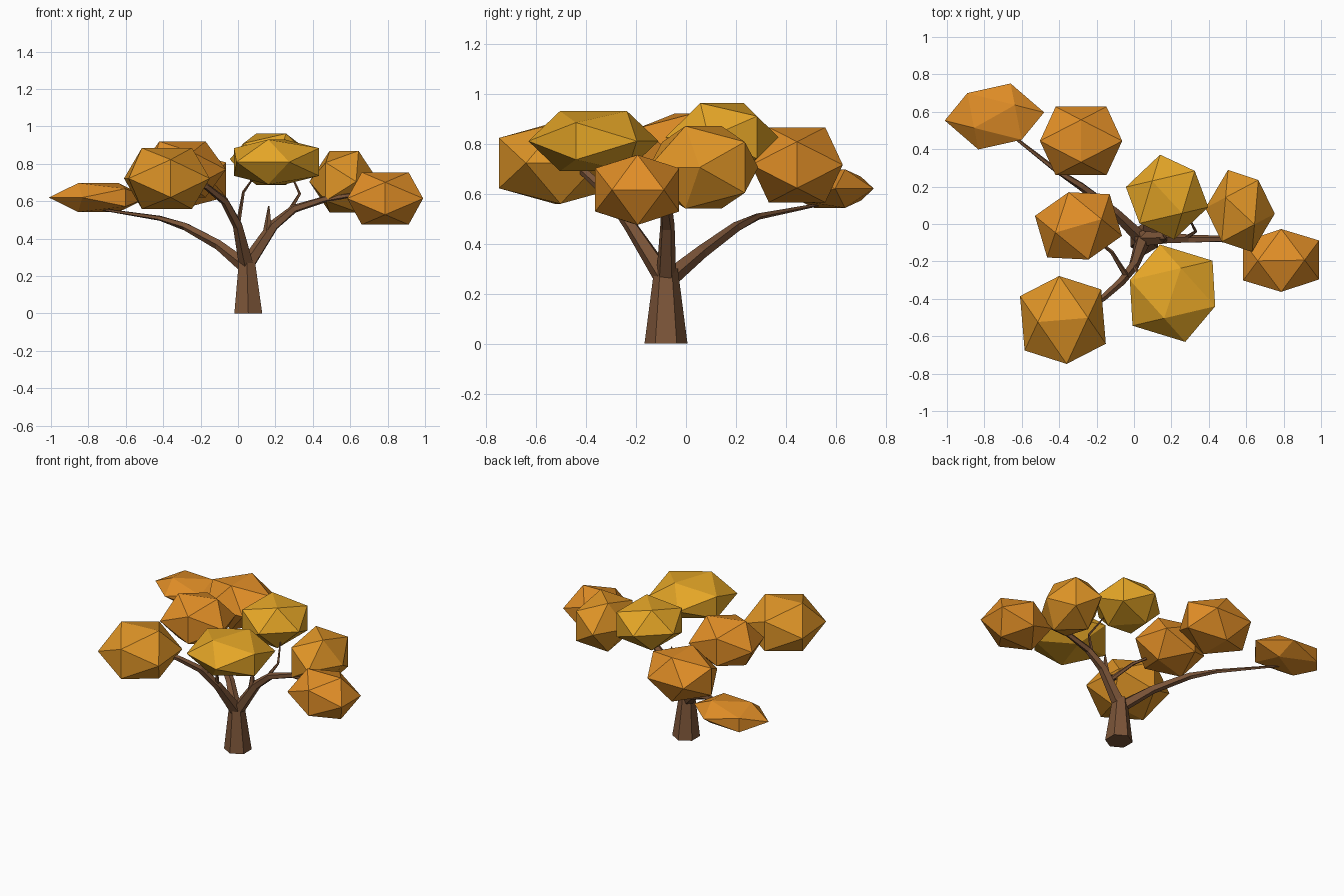
import bpy, bmesh, math
from mathutils import Vector

if "Cube" in bpy.data.objects:
    bpy.data.objects.remove(bpy.data.objects["Cube"])

PHI = (1 + math.sqrt(5)) / 2


def material(name, color):
    m = bpy.data.materials.new(name)
    m.diffuse_color = (*color, 1)
    m.use_nodes = True
    m.node_tree.nodes["Principled BSDF"].inputs["Base Color"].default_value = m.diffuse_color
    return m


bark = material("bark", (0.2, 0.09, 0.04))
orange = material("leaf_orange", (0.75, 0.27, 0.02))
amber = material("leaf_amber", (0.74, 0.3, 0.02))
gold = material("leaf_gold", (0.78, 0.38, 0.02))


def finish(bm, name, mat):
    bmesh.ops.recalc_face_normals(bm, faces=bm.faces)
    me = bpy.data.meshes.new(name)
    bm.to_mesh(me)
    bm.free()
    me.materials.append(mat)
    ob = bpy.data.objects.new(name, me)
    bpy.context.collection.objects.link(ob)


def limb(name, points, radii, sides=5):
    """Faceted tapering tube along a path."""
    pts = [Vector(p) for p in points]
    bm = bmesh.new()
    rings = []
    for i, (p, r) in enumerate(zip(pts, radii)):
        d = (pts[min(i + 1, len(pts) - 1)] - pts[max(i - 1, 0)]).normalized()
        u = d.cross(Vector((0.6, -0.8, 0))).normalized()
        v = d.cross(u)
        ring = []
        for k in range(sides):
            a = math.tau * k / sides
            ring.append(bm.verts.new(p + r * (math.cos(a) * u + math.sin(a) * v)))
        rings.append(ring)
    for lo, hi in zip(rings, rings[1:]):
        for k in range(sides):
            n = (k + 1) % sides
            bm.faces.new((lo[k], lo[n], hi[n], hi[k]))
    bm.faces.new(rings[0])
    bm.faces.new(rings[-1])
    finish(bm, name, bark)


def leaf_clump(name, centre, across, along, half_height, mat):
    """Stretched icosahedron with an edge on top running in the 'along' direction."""
    c = Vector(centre)
    b = Vector((*across, 0))
    a = Vector((*along, 0))
    h = Vector((0, 0, half_height))
    bm = bmesh.new()
    for s in (1, -1):
        for t in (1 / PHI, -1 / PHI):
            bm.verts.new(c + s * b + t * h)
            bm.verts.new(c + s * a + t * b)
            bm.verts.new(c + s * h + t * a)
    bmesh.ops.convex_hull(bm, input=bm.verts[:])
    finish(bm, name, mat)


# Trunk: six-sided taper
bm = bmesh.new()
bmesh.ops.create_cone(bm, cap_ends=True, segments=6, radius1=0.086, radius2=0.047, depth=0.3)
for v in bm.verts:
    v.co += Vector((0.055 if v.co.z < 0 else 0.047, -0.08, 0.15))
finish(bm, "trunk", bark)

# Main branches
limb("left_branch", [(0.03, -0.07, 0.26), (-0.1, 0.06, 0.365), (-0.28, 0.2, 0.465),
                     (-0.42, 0.29, 0.51), (-0.75, 0.55, 0.56)],
     [0.038, 0.028, 0.022, 0.014, 0.006])
limb("front_branch", [(0.045, -0.09, 0.27), (0.0, -0.22, 0.47), (-0.07, -0.31, 0.6),
                      (-0.17, -0.4, 0.68), (-0.28, -0.46, 0.72)],
     [0.042, 0.028, 0.023, 0.018, 0.01])
limb("right_branch", [(0.05, -0.08, 0.26), (0.19, -0.075, 0.47), (0.3, -0.08, 0.56),
                      (0.46, -0.08, 0.61), (0.65, -0.12, 0.64)],
     [0.042, 0.03, 0.023, 0.018, 0.01])

# Twigs
limb("stub", [(0.16, -0.08, 0.44), (0.165, -0.08, 0.575)], [0.026, 0.004])
limb("back_twig", [(0.27, -0.08, 0.54), (0.33, -0.04, 0.64), (0.28, 0.06, 0.75)], [0.013, 0.008, 0.004])
limb("left_twig", [(-0.04, -0.28, 0.56), (-0.12, -0.15, 0.65), (-0.24, -0.05, 0.72)],
     [0.016, 0.011, 0.006])
limb("front_twig", [(0.0, -0.22, 0.47), (0.03, -0.28, 0.65), (0.1, -0.34, 0.75)],
     [0.013, 0.008, 0.004])

# Leaf clumps: centre, across vector, along vector, half height
clumps = [
    ((-0.746, 0.575, 0.62), (0.145, -0.125), (0.176, 0.099), 0.077, orange),
    ((-0.283, 0.444, 0.715), (0.22, 0), (0, 0.183), 0.15, orange),
    ((-0.297, -0.01, 0.77), (0.053, -0.18), (0.2, 0.058), 0.15, orange),
    ((-0.38, -0.513, 0.722), (-0.02, 0.235), (0.217, 0.018), 0.163, amber),
    ((0.206, -0.37, 0.81), (0.228, -0.07), (0.073, 0.217), 0.12, gold),
    ((0.177, 0.144, 0.825), (0.148, 0.14), (-0.129, 0.14), 0.137, gold),
    ((0.567, 0.07, 0.705), (0.098, 0.165), (-0.125, 0.117), 0.165, amber),
    ((0.787, -0.195, 0.615), (0.0, 0.168), (0.203, 0.003), 0.14, orange),
]
for i, clump in enumerate(clumps, 1):
    leaf_clump(f"leaf_clump_{i}", *clump)
